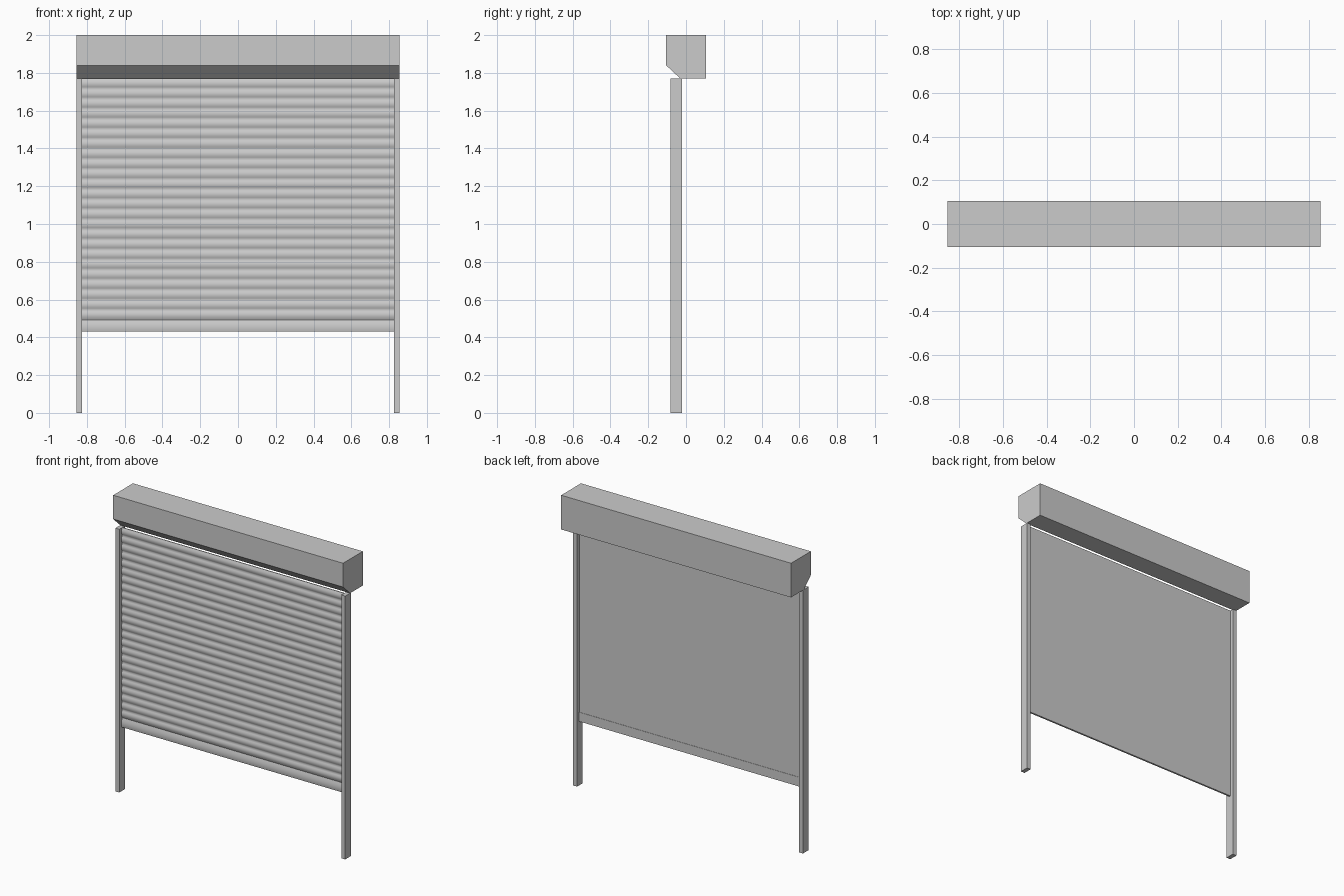
import bpy, bmesh, math

if "Cube" in bpy.data.objects:
    bpy.data.objects.remove(bpy.data.objects["Cube"])

HALF_W = 0.855      # half width of the whole shutter
RAIL_W = 0.029      # width of a guide rail
BOX_Z = 1.77        # underside of the roller box
BAR_Z = 0.43        # underside of the lowered curtain


def extrude_profile(name, pts, x0, x1):
    """Extrude a closed (y, z) outline along x."""
    bm = bmesh.new()
    a = [bm.verts.new((x0, y, z)) for y, z in pts]
    b = [bm.verts.new((x1, y, z)) for y, z in pts]
    n = len(pts)
    bm.faces.new(a)
    bm.faces.new(b[::-1])
    for i in range(n):
        j = (i + 1) % n
        bm.faces.new((a[i], b[i], b[j], a[j]))
    bmesh.ops.recalc_face_normals(bm, faces=bm.faces[:])
    mesh = bpy.data.meshes.new(name)
    bm.to_mesh(mesh)
    bm.free()
    obj = bpy.data.objects.new(name, mesh)
    bpy.context.collection.objects.link(obj)
    return obj


def smooth(obj, angle):
    bpy.ops.object.select_all(action='DESELECT')
    obj.select_set(True)
    bpy.context.view_layer.objects.active = obj
    bpy.ops.object.shade_smooth_by_angle(angle=math.radians(angle))


# Roller box with a sloping lower front, and its thin front cover
extrude_profile("roller_box",
                [(-0.095, 2.0), (0.105, 2.0), (0.105, BOX_Z), (-0.03, BOX_Z),
                 (-0.095, 1.831)], -HALF_W, HALF_W)
extrude_profile("box_front_cover",
                [(-0.105, 2.0), (-0.095, 2.0), (-0.095, 1.831), (-0.03, BOX_Z),
                 (-0.105, 1.84)], -HALF_W, HALF_W)

# Guide rails at both sides
for side, label in ((-1, "left"), (1, "right")):
    inner, outer = side * (HALF_W - RAIL_W), side * HALF_W
    extrude_profile("guide_rail_" + label,
                    [(-0.082, 0), (-0.022, 0), (-0.022, BOX_Z), (-0.082, BOX_Z)],
                    min(inner, outer), max(inner, outer))

# Slatted curtain: flat back, one convex arc per slat on the front
BACK_Y, FRONT_Y, BULGE = -0.046, -0.051, 0.008
SLATS, STEPS = 24, 6
bottom, curtain_w = BAR_Z + 0.062, HALF_W - RAIL_W
pitch = (BOX_Z - bottom) / SLATS
outline = [(BACK_Y, BOX_Z), (BACK_Y, bottom)]
for s in range(SLATS):
    for k in range(STEPS):
        outline.append((FRONT_Y - BULGE * math.sin(math.pi * k / STEPS),
                        bottom + pitch * (s + k / STEPS)))
outline.append((FRONT_Y, BOX_Z))
smooth(extrude_profile("slat_curtain", outline, -curtain_w, curtain_w), 50)

# Bottom bar, slightly thicker than the slats
bar = [(BACK_Y + 0.002, bottom), (BACK_Y + 0.002, BAR_Z), (FRONT_Y - 0.005, BAR_Z)]
bar += [(FRONT_Y - BULGE * math.sin(math.pi * (0.22 + 0.78 * k / STEPS)),
         BAR_Z + 0.062 * k / STEPS) for k in range(1, STEPS + 1)]
smooth(extrude_profile("bottom_bar", bar, -curtain_w, curtain_w), 40)
